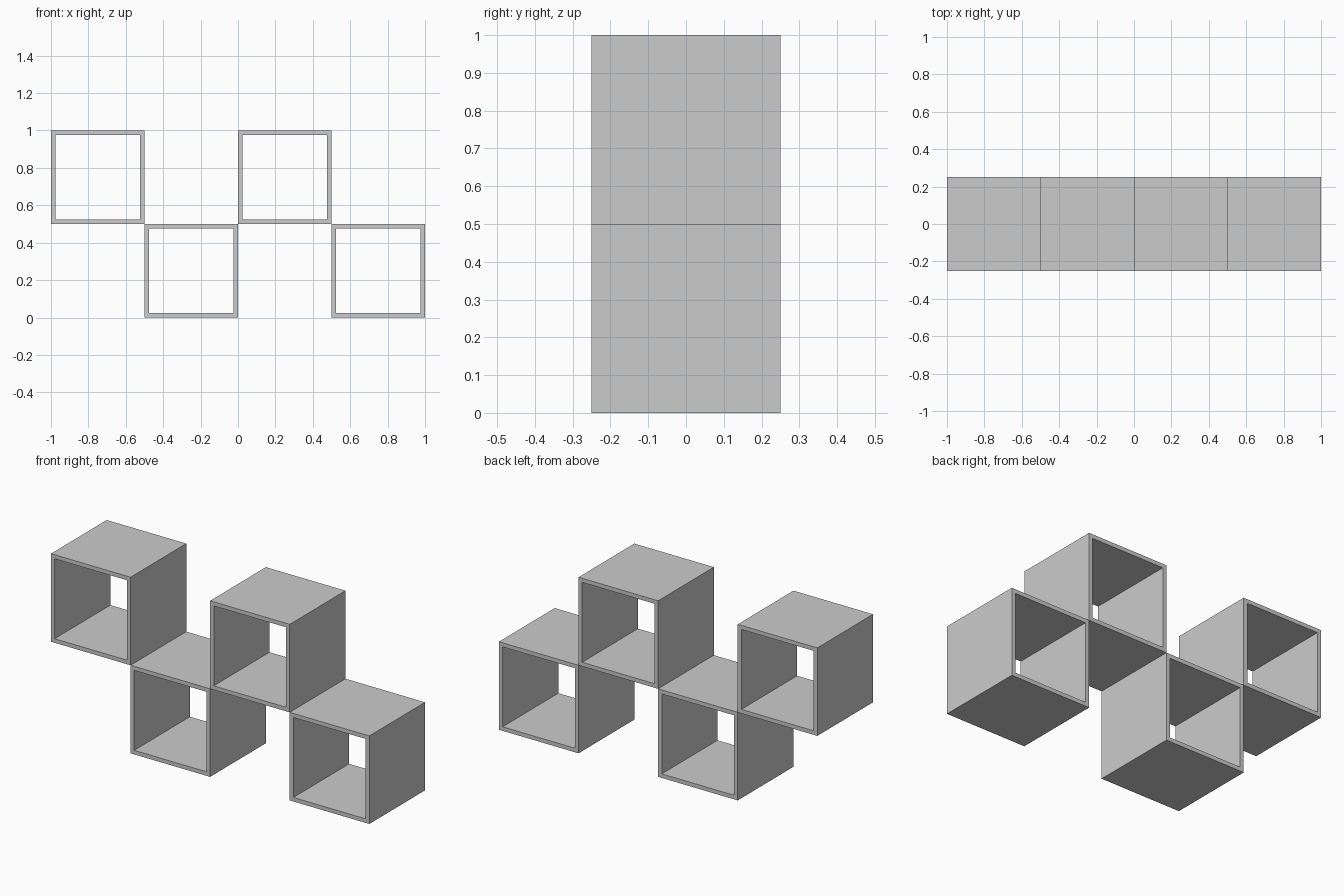
import bpy, bmesh

if "Cube" in bpy.data.objects:
    bpy.data.objects.remove(bpy.data.objects["Cube"])

SIZE = 0.5      # outer edge of each cube
WALL = 0.023    # board thickness
DEPTH = 0.5


def square(bm, half, y):
    return [bm.verts.new((sx * half, y, sz * half))
            for sx, sz in ((-1, -1), (1, -1), (1, 1), (-1, 1))]


def open_cube(name, x, z):
    """Square tube, open at front and back."""
    bm = bmesh.new()
    outer, inner = SIZE / 2, SIZE / 2 - WALL
    loops = [square(bm, h, y) for h, y in (
        (outer, -DEPTH / 2), (outer, DEPTH / 2),
        (inner, DEPTH / 2), (inner, -DEPTH / 2))]
    # skin outside, back rim, inside, front rim
    for k in range(4):
        a, b = loops[k], loops[(k + 1) % 4]
        for i in range(4):
            j = (i + 1) % 4
            bm.faces.new((a[i], a[j], b[j], b[i]))
    bmesh.ops.recalc_face_normals(bm, faces=bm.faces)
    mesh = bpy.data.meshes.new(name)
    bm.to_mesh(mesh)
    bm.free()
    obj = bpy.data.objects.new(name, mesh)
    obj.location = (x, 0, z)
    bpy.context.collection.objects.link(obj)


# four shelf cubes, alternating upper and lower
for n in range(4):
    upper = n % 2 == 0
    open_cube(f"{'upper' if upper else 'lower'}_shelf_cube_{n // 2 + 1}",
              -0.75 + n * SIZE, 0.75 if upper else 0.25)
